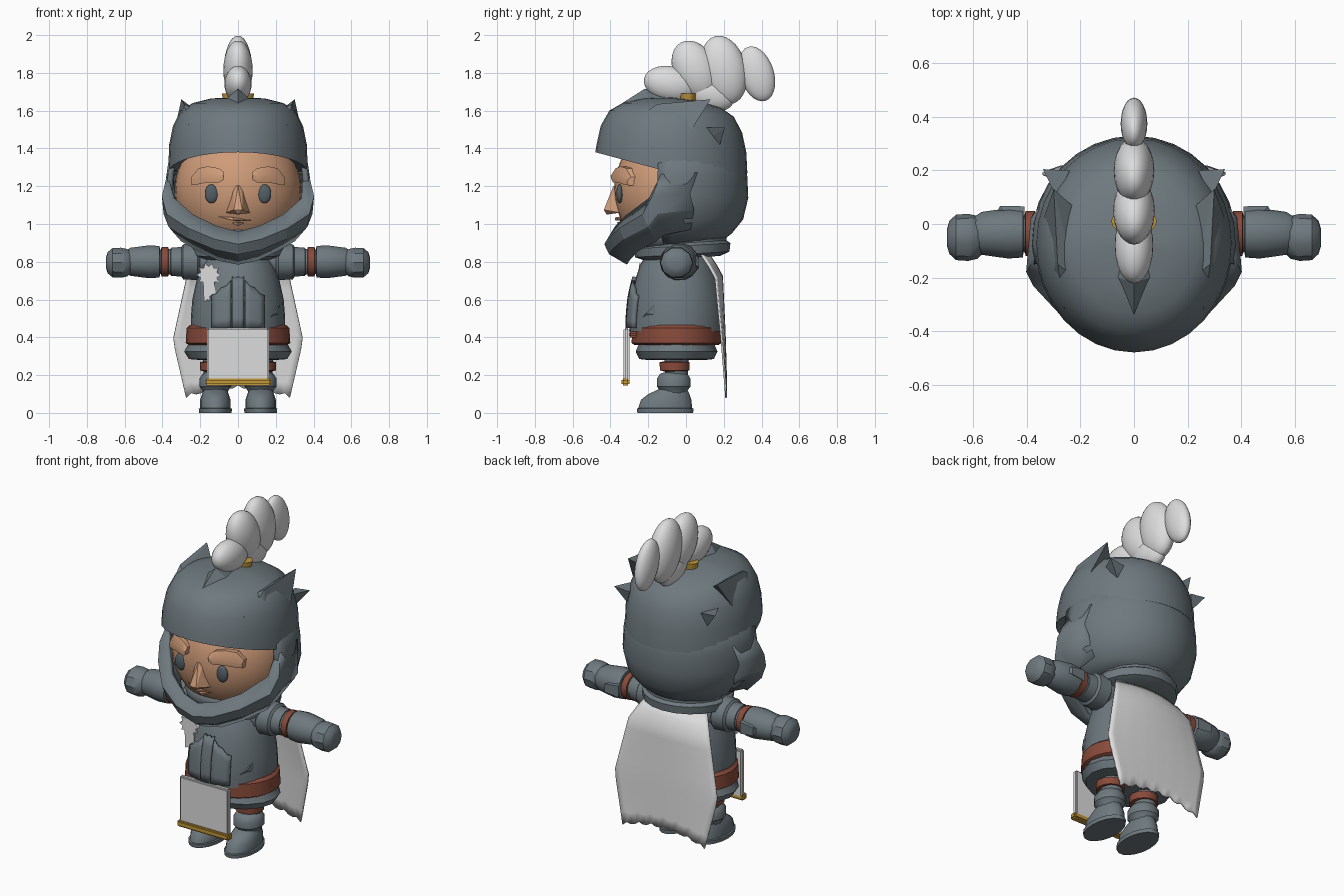
import bpy, bmesh, math
from mathutils import Vector, Matrix

if "Cube" in bpy.data.objects:
    bpy.data.objects.remove(bpy.data.objects["Cube"])


def material(name, rgb):
    m = bpy.data.materials.new(name)
    m.diffuse_color = (*rgb, 1)
    m.use_nodes = True
    m.node_tree.nodes["Principled BSDF"].inputs["Base Color"].default_value = m.diffuse_color
    return m


STEEL = material("steel grey", (0.155, 0.19, 0.21))
SKIN = material("skin", (0.62, 0.33, 0.19))
LEATHER = material("brown leather", (0.25, 0.07, 0.042))
WHITE = material("white cloth", (0.72, 0.72, 0.72))
GOLD = material("gold", (0.55, 0.31, 0.04))
EYE = material("eye grey", (0.085, 0.115, 0.135))


def finish(name, bm, mat, angle=35):
    bmesh.ops.recalc_face_normals(bm, faces=bm.faces)
    me = bpy.data.meshes.new(name)
    bm.to_mesh(me)
    bm.free()
    me.materials.append(mat)
    ob = bpy.data.objects.new(name, me)
    bpy.context.collection.objects.link(ob)
    bpy.ops.object.select_all(action='DESELECT')
    ob.select_set(True)
    bpy.context.view_layer.objects.active = ob
    if angle:
        bpy.ops.object.shade_smooth_by_angle(angle=math.radians(angle))
    return ob


def loft(name, rings, mat, closed=True, cap=True, thick=0, angle=35):
    bm = bmesh.new()
    rows = [[bm.verts.new(p) for p in r] for r in rings]
    n = len(rows[0])
    for a, b in zip(rows, rows[1:]):
        for i in range(n if closed else n - 1):
            j = (i + 1) % n
            bm.faces.new((a[i], a[j], b[j], b[i]))
    if closed and cap:
        bm.faces.new(rows[0])
        bm.faces.new(rows[-1])
    ob = finish(name, bm, mat, angle)
    if thick:
        s = ob.modifiers.new("thickness", 'SOLIDIFY')
        s.thickness, s.offset = thick, 0
    return ob


def ring(cx, cy, z, rx, ry, n=20):
    return [(cx + rx * math.cos(t * math.tau / n), cy + ry * math.sin(t * math.tau / n), z) for t in range(n)]


def arm_ring(s, x, r, n=14, y=-0.035, z=0.8):
    return [(s * x, y + r * math.cos(t * math.tau / n), z + r * 0.95 * math.sin(t * math.tau / n)) for t in range(n)]


def ellipsoid(name, c, r, mat, tilt=0, seg=24, rows=14):
    bm = bmesh.new()
    m = Matrix.Translation(c) @ Matrix.Rotation(tilt, 4, 'X') @ Matrix.Diagonal((*r, 1))
    bmesh.ops.create_uvsphere(bm, u_segments=seg, v_segments=rows, radius=1, matrix=m)
    return finish(name, bm, mat, 50)


def hull(name, pts, mat, s=1):
    bm = bmesh.new()
    for x, y, z in pts:
        bm.verts.new((s * x, y, z))
    bmesh.ops.convex_hull(bm, input=bm.verts)
    return finish(name, bm, mat, 0)


def prism(name, pts, y0, y1, mat):
    return loft(name, [[(x, y0, z) for x, z in pts], [(x, y1, z) for x, z in pts]], mat, angle=30)


def box(name, x, y, z, mat, bevel=0.008):
    bm = bmesh.new()
    m = Matrix.Translation((sum(x) / 2, sum(y) / 2, sum(z) / 2)) @ Matrix.Diagonal((x[1] - x[0], y[1] - y[0], z[1] - z[0], 1))
    bmesh.ops.create_cube(bm, size=1, matrix=m)
    bmesh.ops.bevel(bm, geom=bm.edges[:], offset=bevel, segments=2, affect='EDGES')
    return finish(name, bm, mat)


def lerp(table, t):
    for (a, p), (b, q) in zip(table, table[1:]):
        if t <= b:
            return p + (q - p) * (t - a) / (b - a)
    return table[-1][1]


# Helmet dome with a brim that rises to the front
rings = []
for f, z in [(0.84, 0.02), (1, 0), (0.985, 1.42), (0.93, 1.52), (0.82, 1.6), (0.65, 1.64), (0.38, 1.665), (0.02, 1.67)]:
    row = []
    for i in range(32):
        a = i * math.tau / 32
        y = math.sin(a)
        rim = 1.27 + 0.11 * max(0, -y)
        zz = rim + z if z < 1 else z - 0.04 * f * max(0, y)
        ry = 0.41 if y < 0 else 0.395
        row.append((0.37 * f * math.cos(a), -0.07 + ry * f * y, zz))
    rings.append(row)
loft("helmet_dome", rings, STEEL, cap=False)

# Rear and sides of the helmet
rear = [(1.42, 0.34), (1.25, 0.365), (1.14, 0.37), (1.03, 0.345), (0.96, 0.29), (0.89, 0.2)]
rings = [[(r * math.cos(a), -0.07 + 1.04 * r * math.sin(a), z)
          for a in [math.radians(-12 + 204 * i / 18) for i in range(19)]] for z, r in rear]
loft("helmet_rear", rings, STEEL, closed=False, thick=0.03)

# Cheek and chin guard: x, y, top, bottom
half = [(0.365, 0.03, 1.27, 0.98), (0.385, -0.16, 1.26, 0.95), (0.36, -0.21, 1.13, 0.92),
        (0.25, -0.33, 1.04, 0.87), (0.12, -0.39, 0.98, 0.82), (0, -0.405, 0.95, 0.8)]
path = half + [(-x, y, t, b) for x, y, t, b in half[-2::-1]]
loft("chin_guard", [[(x * 0.93, y + 0.03, t) for x, y, t, b in path],
                    [(x * 1.01, y - 0.01, t * 0.62 + b * 0.38) for x, y, t, b in path],
                    [(x * 0.98, y + 0.01, t * 0.35 + b * 0.65) for x, y, t, b in path],
                    [(x * 0.8, y * 0.75, b) for x, y, t, b in path]], STEEL, closed=False, thick=0.035, angle=20)
ellipsoid("throat", (0, -0.08, 0.94), (0.25, 0.24, 0.11), STEEL)

# Helmet crest, side ridges and fins
hull("helmet_crest", [(0.06, -0.37, 1.54), (-0.06, -0.37, 1.54), (0, -0.4, 1.6), (0, -0.22, 1.715), (0.06, -0.2, 1.665),
                      (-0.06, -0.2, 1.665), (0.05, 0.1, 1.63), (-0.05, 0.1, 1.63), (0, 0.1, 1.675)], STEEL)
for s in (-1, 1):
    hull("side_ridge", [(0.26, -0.32, 1.52), (0.22, -0.2, 1.6), (0.32, -0.2, 1.5), (0.22, 0.06, 1.6),
                        (0.335, 0.03, 1.5), (0.3, 0.13, 1.66), (0.285, -0.15, 1.635)], STEEL, s)
    hull("rear_fin", [(0.24, 0.2, 1.5), (0.34, 0.205, 1.51), (0.29, 0.1, 1.51), (0.27, 0.18, 1.42), (0.27, 0.12, 1.45)], STEEL, s)

# Plume feathers and gold socket
for c, r, tilt in [((0, -0.08, 1.74), (0.072, 0.145, 0.095), -12), ((0, 0.05, 1.815), (0.078, 0.115, 0.165), 27),
                   ((0, 0.2, 1.815), (0.076, 0.12, 0.185), 14), ((0, 0.375, 1.795), (0.05, 0.09, 0.15), 18),
                   ((0, 0.13, 1.69), (0.06, 0.13, 0.09), -20)]:
    ellipsoid("plume_feather", c, r, WHITE, math.radians(tilt))
loft("plume_socket", [ring(0, 0.01, 1.6, 0.07, 0.04), ring(0, 0.01, 1.69, 0.085, 0.05)], GOLD)

# Head and face
HC, HR = (0, -0.07, 1.18), (0.335, 0.31, 0.34)
ellipsoid("head", HC, HR, SKIN, seg=32, rows=20)


def face_y(x, z):
    return HC[1] - HR[1] * math.sqrt(1 - (x / HR[0]) ** 2 - ((z - HC[2]) / HR[2]) ** 2)


for s in (-1, 1):
    ellipsoid("eye", (s * 0.14, face_y(0.14, 1.16), 1.16), (0.036, 0.018, 0.05), EYE)
    rows = []
    for x, lo, hi in [(0.075, 1.235, 1.275), (0.1, 1.22, 1.295), (0.16, 1.22, 1.305), (0.21, 1.21, 1.295), (0.245, 1.205, 1.25)]:
        y = face_y(x, (lo + hi) / 2)
        rows.append([(s * x, y + 0.04, lo), (s * x, y - 0.03, lo), (s * x, y - 0.035, (lo + hi) / 2),
                     (s * x, y - 0.015, hi), (s * x, y + 0.05, hi)])
    loft("eyebrow", rows, SKIN)
hull("nose", [(0.025, -0.36, 1.21), (-0.025, -0.36, 1.21), (0.065, -0.35, 1.06), (-0.065, -0.35, 1.06),
              (0.022, -0.435, 1.075), (-0.022, -0.435, 1.075), (0, -0.42, 1.05), (0, -0.385, 1.2)], SKIN)
hull("upper_lip", [(-0.11, -0.33, 1.04), (0.07, -0.34, 1.02), (-0.02, -0.375, 1.035), (-0.03, -0.375, 1.02), (0, -0.33, 1.015)], SKIN)
hull("lower_lip", [(-0.05, -0.33, 1.01), (0.05, -0.33, 1.01), (0, -0.365, 1.01), (0, -0.355, 0.99)], SKIN)

# Torso, gorget, skirt and belt
torso = [(0.43, 0.25), (0.5, 0.25), (0.6, 0.242), (0.7, 0.22), (0.78, 0.195), (0.84, 0.16), (0.9, 0.12)]
loft("torso", [ring(0, -0.05, z, r, r, 28) for z, r in torso], STEEL)
collar = [(0.82, 0.2), (0.84, 0.25), (0.885, 0.255), (0.9, 0.235), (0.92, 0.235), (0.925, 0.2)]
loft("gorget", [[(x, y, z + 0.06 * y) for x, y, z in ring(0, -0.02, z, r, r)] for z, r in collar], STEEL)
loft("belt", [ring(0, -0.05, z, rx, rx * 0.86, 28) for z, rx in [(0.36, 0.26), (0.37, 0.277), (0.45, 0.272), (0.465, 0.255)]], LEATHER)
loft("skirt", [ring(0, -0.05, z, rx, rx * 0.76, 16) for z, rx in
               [(0.28, 0.2), (0.285, 0.26), (0.325, 0.285), (0.36, 0.265), (0.4, 0.255)]], STEEL)


def torso_y(x, z):
    r = lerp(torso, z)
    return -0.05 - math.sqrt(max(0, r * r - x * x))


# Breastplate panels and dents
for x0, x1, t0, t1 in [(-0.03, 0.03, 0.72, 0.72), (0.035, 0.135, 0.7, 0.62), (-0.135, -0.035, 0.62, 0.7)]:
    rows = []
    for k in range(6):
        row = []
        for i in range(5):
            x = x0 + (x1 - x0) * i / 4
            top = t0 + (t1 - t0) * i / 4 - 0.01 * (i % 2)
            z = 0.45 + (top - 0.45) * k / 5
            row.append((x, torso_y(x, z) - 0.008, z))
        rows.append(row)
    loft("breast_panel", rows, STEEL, closed=False, thick=0.025)
hull("dent", [(0.14, -0.25, 0.48), (0.22, -0.17, 0.57), (0.2, -0.21, 0.53), (0.22, -0.16, 0.52)], STEEL)

# Star badge with two ribbons
star = [(-0.155 + r * math.cos(a), 0.73 + r * math.sin(a)) for r, a in
        [((0.065, 0.045)[i % 2], i * math.tau / 20) for i in range(20)]]
prism("badge_star", star, -0.25, -0.19, WHITE)
for d in (0, 0.03):
    prism("badge_ribbon", [(-0.185 + d, 0.7), (-0.155 + d, 0.7), (-0.148 + d, 0.59 + d), (-0.163 + d, 0.6 + d), (-0.18 + d, 0.585 + d)],
          -0.25, -0.215, WHITE)

# Arms and legs, both sides
for s in (-1, 1):
    def arm(name, prof, mat):
        loft(name, [arm_ring(s, x, r) for x, r in prof], mat)
    arm("upper_arm", [(0.1, 0.09), (0.2, 0.085), (0.42, 0.07)], STEEL)
    arm("shoulder_guard", [(0.2, 0.085), (0.215, 0.105), (0.29, 0.1), (0.3, 0.085), (0.355, 0.08), (0.36, 0.06)], STEEL)
    arm("arm_strap", [(0.365, 0.06), (0.37, 0.084), (0.405, 0.084), (0.41, 0.06)], LEATHER)
    arm("gauntlet", [(0.412, 0.06), (0.415, 0.09), (0.47, 0.094), (0.57, 0.08), (0.6, 0.06)], STEEL)
    hull("elbow_flap", [(0.41, -0.02, 0.85), (0.41, 0.066, 0.83), (0.41, 0.066, 0.76), (0.5, 0.068, 0.82),
                        (0.5, 0.068, 0.77), (0.52, 0.03, 0.8)], STEEL, s)
    rows = [(0.56, 0.055), (0.585, 0.08), (0.62, 0.088), (0.665, 0.085), (0.69, 0.062), (0.698, 0.035)]
    loft("hand", [arm_ring(s, x, r, 10, -0.05, 0.795) for x, r in rows], STEEL)
    x = s * 0.12
    loft("leg", [ring(x, -0.05, z, r, r, 14) for z, r in [(0.15, 0.06), (0.27, 0.065), (0.36, 0.08)]], STEEL)
    loft("leg_strap", [ring(x, -0.06, z, r, r, 14) for z, r in [(0.22, 0.06), (0.225, 0.08), (0.268, 0.082), (0.273, 0.06)]], LEATHER)
    loft("shin_guard", [ring(x, -0.065, z, r, r * 1.08, 14) for z, r in
                        [(0.09, 0.06), (0.12, 0.07), (0.14, 0.085), (0.18, 0.085), (0.205, 0.07), (0.215, 0.05)]], STEEL)
    loft("boot", [ring(x, y, z, rx, ry, 18) for y, z, rx, ry in
                  [(-0.11, 0, 0.086, 0.15), (-0.11, 0.022, 0.088, 0.152), (-0.11, 0.025, 0.08, 0.145),
                   (-0.105, 0.07, 0.08, 0.135), (-0.09, 0.1, 0.07, 0.11), (-0.065, 0.13, 0.06, 0.07)]], STEEL)

# Front cloth with gold bar
box("front_cloth", (-0.165, 0.165), (-0.33, -0.298), (0.16, 0.45), WHITE)
box("cloth_bar", (-0.175, 0.175), (-0.342, -0.298), (0.145, 0.182), GOLD)
box("cloth_hanger", (-0.12, 0.12), (-0.305, -0.2), (0.4, 0.43), LEATHER)

# Cape with a ragged hem
rows = []
for k in range(13):
    v = k / 12
    w = lerp([(0, 0.2), (0.15, 0.27), (0.6, 0.345), (1, 0.275)], v)
    y = lerp([(0, 0.12), (0.15, 0.19), (0.6, 0.205), (1, 0.213)], v)
    row = []
    for i in range(21):
        u = i / 10 - 1
        hem = 0.08 + 0.05 * (1 - u * u) + (0.015 if i % 3 == 1 else 0)
        row.append((w * u, y - 0.04 * u * u * (1 - v), 0.84 - (0.84 - hem) * v))
    rows.append(row)
loft("cape", rows, WHITE, closed=False, thick=0.01, angle=60)
